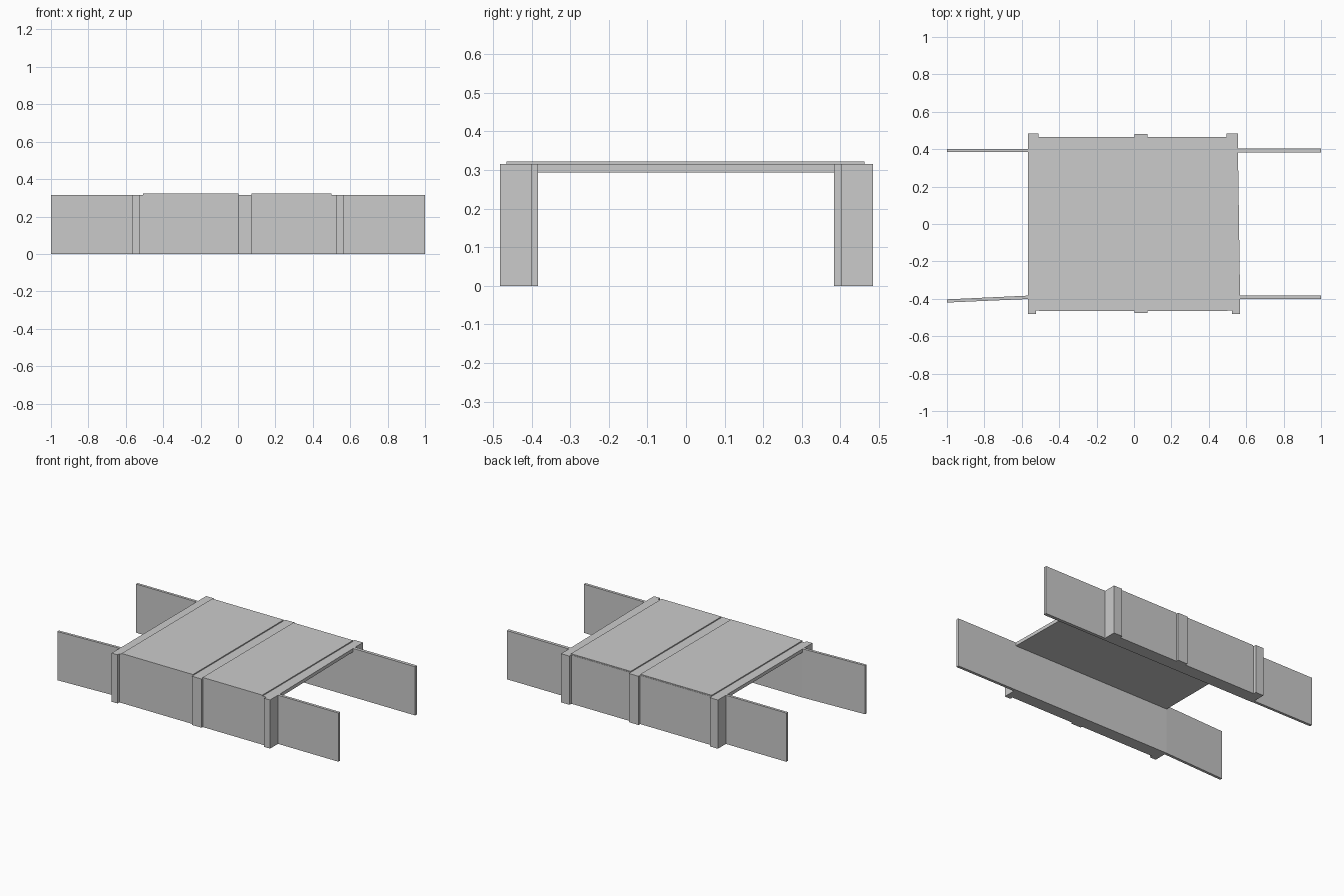
import bpy, bmesh

if "Cube" in bpy.data.objects:
    bpy.data.objects.remove(bpy.data.objects["Cube"])


def prism(name, outline, z0, z1):
    """Extrude a plan outline (x, y) between two heights."""
    bm = bmesh.new()
    face = bm.faces.new([bm.verts.new((x, y, z0)) for x, y in outline])
    top = bmesh.ops.extrude_face_region(bm, geom=[face])["geom"]
    for v in top:
        if isinstance(v, bmesh.types.BMVert):
            v.co.z = z1
    bmesh.ops.recalc_face_normals(bm, faces=bm.faces[:])
    mesh = bpy.data.meshes.new(name)
    bm.to_mesh(mesh)
    bm.free()
    obj = bpy.data.objects.new(name, mesh)
    bpy.context.collection.objects.link(obj)
    return obj


def wall_outline(inner, panel, mid, end, x0, x1, x2, x3):
    """Side wall plan with a pilaster at each end and one near the middle."""
    return [(x0, inner), (x0, end), (x1, end), (x1, panel),
            (0.003, panel), (0.003, mid), (0.072, mid), (0.072, panel),
            (x2, panel), (x2, end), (x3, end), (x3, inner)]


H = 0.315

# Side walls with pilasters
prism("front_wall", wall_outline(-0.383, -0.463, -0.475, -0.482,
                                 -0.567, -0.525, 0.525, 0.567), 0, H)
prism("back_wall", wall_outline(0.383, 0.465, 0.481, 0.484,
                                -0.567, -0.51, 0.495, 0.556), 0, H)

# Deck slab spanning between the walls
prism("deck_slab", [(-0.567, -0.383), (0.567, -0.383),
                    (0.556, 0.383), (-0.567, 0.383)], 0.293, H)

# Raised deck panels either side of the middle band
for side, xa, xb in (("left", -0.508, 0.003), ("right", 0.072, 0.5)):
    prism(f"{side}_deck_panel", [(xa, -0.465), (xb, -0.465),
                                 (xb, 0.463), (xa, 0.463)], H, 0.322)

# Thin wing walls; the front left one splays outward
wings = {
    "front_left_wing": (-0.567, -1, -0.383, -0.401, -0.403, -0.42),
    "front_right_wing": (0.567, 1, -0.383, -0.401, -0.383, -0.401),
    "back_left_wing": (-0.567, -1, 0.385, 0.402, 0.385, 0.402),
    "back_right_wing": (0.556, 1, 0.383, 0.404, 0.383, 0.404),
}
for name, (xa, xb, near_in, near_out, far_in, far_out) in wings.items():
    prism(name, [(xa, near_in), (xb, far_in), (xb, far_out), (xa, near_out)], 0, H)
